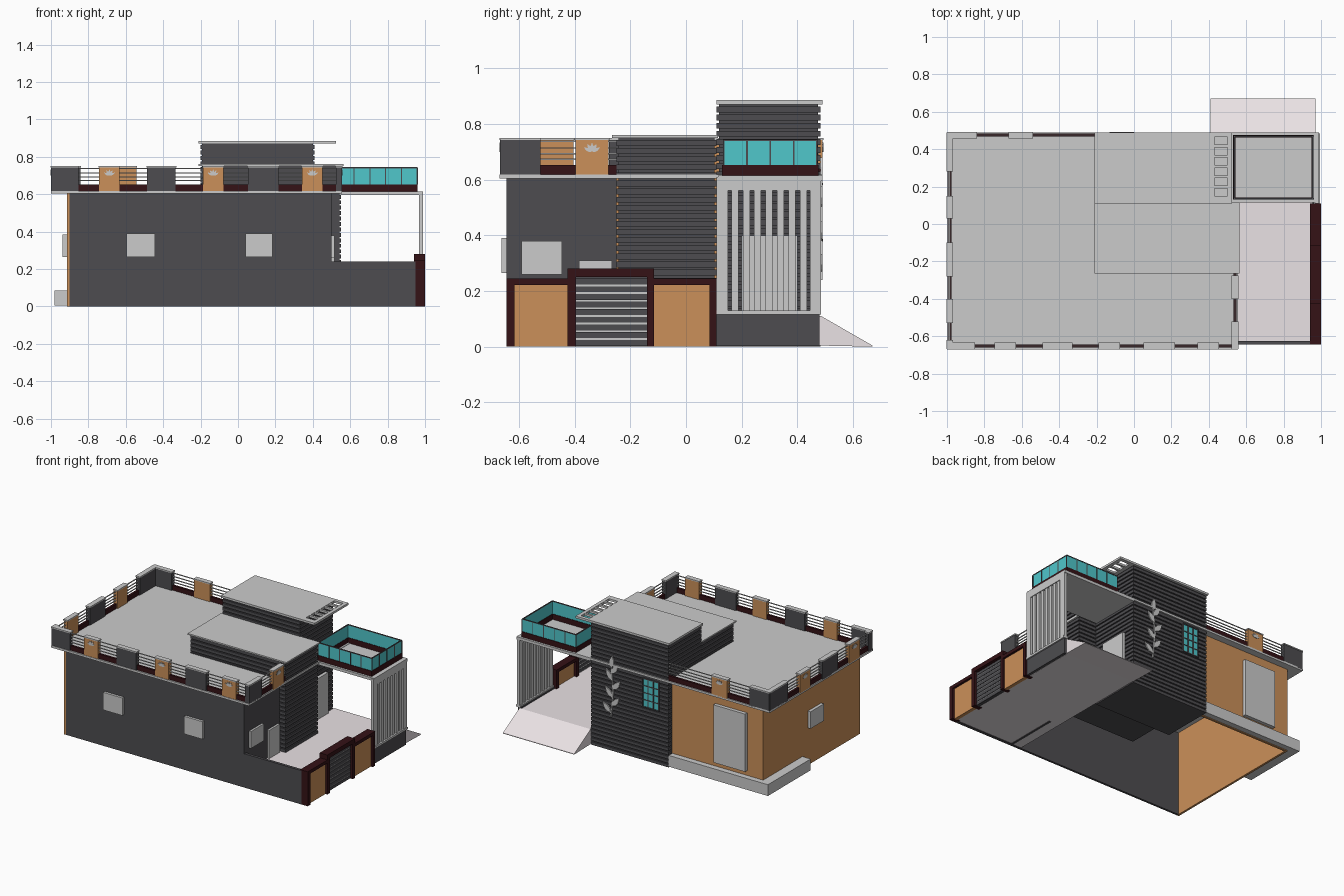
import bpy, bmesh, math
from mathutils import Vector

if "Cube" in bpy.data.objects:
    bpy.data.objects.remove(bpy.data.objects["Cube"])


def mat(name, r, g, b):
    m = bpy.data.materials.new(name)
    m.diffuse_color = (r, g, b, 1)
    m.use_nodes = True
    m.node_tree.nodes["Principled BSDF"].inputs["Base Color"].default_value = m.diffuse_color
    return m


DARK = mat("charcoal", .075, .073, .08)
ORANGE = mat("ochre", .6, .28, .1)
RED = mat("maroon", .035, .006, .008)
TEAL = mat("teal_glass", .08, .57, .6)
PALE = mat("pale_paving", .82, .76, .78)
GREY = None


def finish(name, bm, m):
    bmesh.ops.recalc_face_normals(bm, faces=bm.faces)
    me = bpy.data.meshes.new(name)
    bm.to_mesh(me)
    bm.free()
    if m:
        me.materials.append(m)
    ob = bpy.data.objects.new(name, me)
    bpy.context.collection.objects.link(ob)


def boxes(name, m, *items):
    """One object from boxes given as (x0, x1, y0, y1, z0, z1)."""
    bm = bmesh.new()
    for x0, x1, y0, y1, z0, z1 in items:
        vs = bmesh.ops.create_cube(bm, size=1)["verts"]
        for v in vs:
            v.co = ((x0 + x1) / 2 + v.co.x * (x1 - x0),
                    (y0 + y1) / 2 + v.co.y * (y1 - y0),
                    (z0 + z1) / 2 + v.co.z * (z1 - z0))
    finish(name, bm, m)


def ring(x0, x1, y0, y1, z0, z1, t):
    """Four boxes forming a rectangular ring."""
    return [(x0, x1, y0, y0 + t, z0, z1), (x0, x1, y1 - t, y1, z0, z1),
            (x0, x0 + t, y0 + t, y1 - t, z0, z1), (x1 - t, x1, y0 + t, y1 - t, z0, z1)]


def prism(bm, pts, o, u, n, t):
    """Extrude a flat outline (u, z) standing at o by t along n."""
    o, u, n = Vector(o), Vector(u), Vector(n)
    f = bm.faces.new([bm.verts.new(o + u * a + Vector((0, 0, b))) for a, b in pts])
    r = bmesh.ops.extrude_face_region(bm, geom=[f])
    for g in r["geom"]:
        if isinstance(g, bmesh.types.BMVert):
            g.co += n * t


def leaf(a, b, length, width, ang):
    """Leaf outline rooted at (a, b), ang measured from vertical."""
    s, c = math.sin(ang), math.cos(ang)
    half = [(0, 0), (.5, .3), (.5, .6), (0, 1), (-.5, .6), (-.5, .3)]
    return [(a + p * width * c + q * length * s, b - p * width * s + q * length * c) for p, q in half]


def louvres(name, x0, x1, y0, y1, z0, z1, pitch=.029):
    """Dark core wrapped in projecting horizontal boards."""
    d = .008
    boxes(name + "_core", DARK, (x0 + d, x1 - d, y0 + d, y1 - d, z0, z1))
    n = int((z1 - z0) / pitch)
    p = (z1 - z0) / n
    boxes(name + "_boards", DARK, *[(x0, x1, y0, y1, z0 + i * p, z0 + i * p + p * .72) for i in range(n)])


# main house shell
boxes("front_wall", DARK, (-.9, .5, -.645, -.63, 0, .605))
boxes("right_wall", DARK, (.485, .5, -.63, -.25, 0, .605))
boxes("left_wall", ORANGE, (-.915, -.9, -.645, .44, 0, .605))
boxes("back_wall", ORANGE, (-.9, -.2, .425, .44, 0, .605))
boxes("roof_slab", GREY, (-1, .555, -.67, .49, .603, .618))
boxes("corner_plinth", GREY, (-.98, -.915, 0, .48, .005, .085), (-.915, -.2, .44, .48, .005, .085))

# louvred stair blocks and their roofs
louvres("middle_block", -.2, .55, -.25, .11, .11, .75)
boxes("middle_roof", GREY, (-.21, .565, -.265, .115, .75, .76))
louvres("tower", -.2, .41, .11, .482, 0, .87)
holes = [(.43, .5, .135 + i * .055, .15 + i * .055, .87, .885) for i in range(7)]
boxes("tower_roof", GREY, (-.21, .43, .11, .49, .87, .885), (.5, .525, .11, .49, .87, .885),
      (.43, .5, .11, .135, .87, .885), (.43, .5, .465, .49, .87, .885), *holes)

# windows and doors
boxes("front_windows", GREY, (-.595, -.445, -.663, -.645, .265, .39), (.04, .185, -.663, -.645, .265, .39))
boxes("side_window", GREY, (.5, .515, -.59, -.445, .26, .38))
boxes("side_door", GREY, (.5, .515, -.385, -.265, .11, .31))
boxes("left_window", GREY, (-.937, -.915, -.21, -.06, .265, .385))
boxes("back_window_panel", GREY, (-.79, -.54, .44, .465, .12, .53))
boxes("carport_door", GREY, (.41, .43, .2, .4, .11, .4))
boxes("tower_window_glass", TEAL, (-.125, -.005, .48, .486, .385, .58))
boxes("tower_window_bars", DARK, (-.13, 0, .48, .491, .58, .588), (-.13, 0, .48, .491, .378, .386),
      *[(-.13 + i * .0415, -.123 + i * .0415, .48, .49, .38, .585) for i in range(4)],
      *[(-.13, 0, .48, .489, z, z + .006) for z in (.43, .48, .53)])

# climbing leaf ornament on the tower
bm = bmesh.new()
prism(bm, [(-.004, .24), (.004, .24), (.022, .42), (.006, .6), (-.002, .6), (.012, .42)],
      (.25, .482, 0), (-1, 0, 0), (0, 1, 0), .008)
for a, b, ang in [(0, .27, -.8), (.008, .32, .7), (.014, .38, -.7), (.016, .44, .7),
                  (.012, .5, -.6), (.006, .55, .6), (.002, .59, .1)]:
    prism(bm, leaf(a, b, .09, .034, ang), (.25, .482, 0), (-1, 0, 0), (0, 1, 0), .008)
finish("leaf_ornament", bm, GREY)

# parapet curbs and rails
X0, X1, Y0, Y1 = -.985, .54, -.652, .475
runs = lambda t, z0, z1: [(X0, X1, Y0 - t, Y0 + t, z0, z1), (X0 - t, X0 + t, Y0, Y1, z0, z1),
                          (X0, -.2, Y1 - t, Y1 + t, z0, z1), (X1 - t, X1 + t, Y0, -.25, z0, z1)]
boxes("parapet_curb", RED, *runs(.008, .618, .652))
boxes("parapet_rails", GREY, *[b for z in (.67, .69, .711, .735) for b in runs(.003, z, z + .005)])

# parapet pillars: spans along each side
H = .015
spans = {"front": ([(-1, -.85), (-.49, -.33), (.05, .22), (.52, .555)],
                   [(-.745, -.63), (-.19, -.075), (.34, .455)]),
         "back": ([(-1, -.84)], [(-.67, -.54)]),
         "left": ([(-.667, -.62), (-.28, -.1), (.28, .49)], [(-.53, -.4), (.03, .15)]),
         "right": ([(-.667, -.52)], [(-.4, -.275)])}
line = {"front": Y0, "back": Y1, "left": X0, "right": X1}


def pillar(side, a, b, z0, z1, g=0):
    c = line[side]
    lo, hi = c - H - g, c + H + g
    return (a, b, lo, hi, z0, z1) if side in ("front", "back") else (lo, hi, a, b, z0, z1)


dark, ochre, caps = [], [], []
emblem = bmesh.new()
dirs = {"front": ((1, 0, 0), (0, -1, 0)), "back": ((-1, 0, 0), (0, 1, 0)),
        "left": ((0, -1, 0), (-1, 0, 0)), "right": ((0, 1, 0), (1, 0, 0))}
for side, (ds, os) in spans.items():
    dark += [pillar(side, a + .003, b - .003, .612, .742) for a, b in ds]
    ochre += [pillar(side, a + .003, b - .003, .612, .742) for a, b in os]
    caps += [pillar(side, a, b, .742, .75, .003) for a, b in ds + os]
    u, n = dirs[side]
    for a, b in os:
        mid = (a + b) / 2
        o = Vector((mid, line[side], 0) if side in ("front", "back") else (line[side], mid, 0))
        o += Vector(n) * H
        for ang in (-1.1, -.55, 0, .55, 1.1):
            prism(emblem, leaf(0, .7, .033, .011, ang), o, u, n, .003)
boxes("dark_parapet_pillars", DARK, *dark)
boxes("ochre_parapet_pillars", ORANGE, *ochre)
boxes("pillar_caps", GREY, *caps)
finish("petal_ornaments", emblem, GREY)

# carport floor, ramp and boundary wall
boxes("carport_floor", PALE, (.415, .965, -.63, .485, .004, .11))
bm = bmesh.new()
prism(bm, [(.485, .004), (.67, 0), (.67, .004), (.485, .11)], (.41, 0, 0), (0, 1, 0), (1, 0, 0), .56)
finish("entry_ramp", bm, PALE)
boxes("boundary_wall", DARK, (.5, .95, -.645, -.625, 0, .24))
boxes("screen_base_wall", DARK, (.955, .985, .11, .48, .005, .12))

# terrace with glass balustrade
boxes("terrace_slab", GREY, (.41, .99, .115, .49, .595, .615))
boxes("terrace_curb", RED, *ring(.53, .96, .13, .475, .615, .653, .012))
boxes("terrace_glass", TEAL, *ring(.535, .957, .134, .471, .653, .738, .005))
posts = [(.533 + i * .0845, y) for i in range(6) for y in (.132, .467)] + \
        [(.9535, .132 + i * .0838) for i in range(1, 4)]
boxes("balustrade_frame", DARK, *[(x, x + .006, y, y + .006, .653, .74) for x, y in posts],
      *ring(.533, .959, .132, .473, .738, .744, .007))

# vertical slat screen
boxes("screen_frame", GREY, (.968, .99, .11, .485, .56, .61), (.96, .995, .11, .485, .115, .13),
      (.968, .99, .11, .15, .13, .56), (.968, .99, .445, .485, .13, .56))
boxes("screen_slats", GREY, *[(.97, .985, .163 + i * .041, .188 + i * .041, .13, .56) for i in range(7)])

# street gates
boxes("gate_frame", RED, (.94, 1, -.645, -.615, 0, .245), (.94, 1, -.615, -.425, .222, .245),
      (.94, 1, -.425, -.395, 0, .28), (.94, 1, -.395, -.14, .25, .28), (.94, 1, -.14, -.115, 0, .28),
      (.94, 1, -.115, .085, .222, .245), (.94, 1, .085, .11, 0, .245))
boxes("gate_panels", ORANGE, (.96, .985, -.615, -.425, 0, .222), (.96, .985, -.115, .085, 0, .222))
boxes("roller_gate", DARK, (.962, .975, -.395, -.14, 0, .25),
      *[(.96, .984, -.395, -.14, .004 + i * .0275, .024 + i * .0275) for i in range(9)])
boxes("roller_gate_strips", GREY, *[(.961, .98, -.395, -.14, .0245 + i * .0275, .031 + i * .0275) for i in range(8)])
